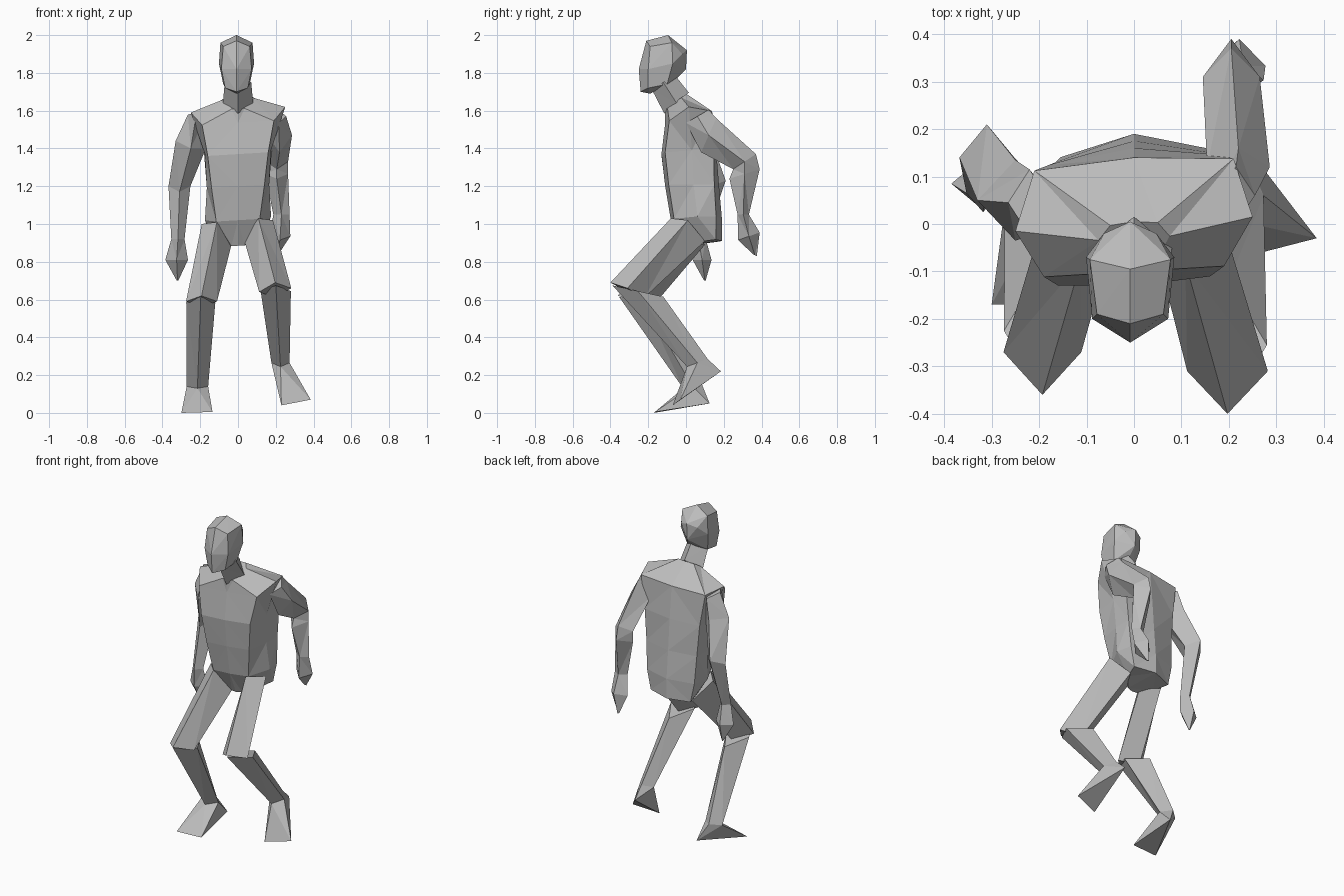
import bpy
import bmesh
from mathutils import Vector

# Remove the default cube only
default_cube = bpy.data.objects.get("Cube")
if default_cube:
    bpy.data.objects.remove(default_cube, do_unlink=True)

# Single matte grey for the whole figure
grey = bpy.data.materials.new("plain_grey")
grey.use_nodes = True
grey.diffuse_color = (0.5, 0.5, 0.5, 1)
grey.node_tree.nodes["Principled BSDF"].inputs["Base Color"].default_value = grey.diffuse_color


def finish(name, bm):
    """Turn a bmesh into a flat shaded grey object."""
    bmesh.ops.recalc_face_normals(bm, faces=bm.faces)
    mesh = bpy.data.meshes.new(name)
    bm.to_mesh(mesh)
    bm.free()
    mesh.materials.append(grey)
    obj = bpy.data.objects.new(name, mesh)
    bpy.context.scene.collection.objects.link(obj)
    return obj


def loft(name, rings):
    """Skin a series of equal sized rings and cap both ends."""
    bm = bmesh.new()
    loops = [[bm.verts.new(point) for point in ring] for ring in rings]
    for lower, upper in zip(loops, loops[1:]):
        count = len(lower)
        for i in range(count):
            j = (i + 1) % count
            bm.faces.new((lower[i], lower[j], upper[j], upper[i]))
    bm.faces.new(loops[0])
    bm.faces.new(loops[-1])
    bmesh.ops.triangulate(bm, faces=bm.faces)
    return finish(name, bm)


def hull(name, points):
    """Wrap a faceted convex solid around a few points."""
    bm = bmesh.new()
    for point in points:
        bm.verts.new(point)
    result = bmesh.ops.convex_hull(bm, input=bm.verts)
    loose = [v for v in result["geom_interior"] if isinstance(v, bmesh.types.BMVert)]
    bmesh.ops.delete(bm, geom=loose, context="VERTS")
    return finish(name, bm)


def diamond(x, y, z, half_width, depth_y, depth_z, roll=0):
    """Four sided limb section: outer, front, inner and back corners."""
    centre = Vector((x, y, z))
    side = Vector((half_width, 0, roll))
    depth = Vector((0, depth_y, depth_z))
    return [centre + side, centre - depth, centre - side, centre + depth]


def limb(name, stations):
    return loft(name, [diamond(*station) for station in stations])


def torso_ring(front, side, back, arch):
    """Eight sided section from its left corners, mirrored and twisted a little."""
    outline = [(0, front[1] - 0.01, front[2]), front, side, back, (0, back[1] + arch, back[2])]
    outline += [(-x, y, z) for x, y, z in (back, side, front)]
    return [(x, y + 0.06 * x, z + 0.06 * x) for x, y, z in outline]


# Torso from the crotch up to the base of the neck
loft("torso", [
    torso_ring((0.035, -0.01, 0.885), (0.1, 0.06, 0.9), (0.13, 0.15, 0.91), 0.04),
    torso_ring((0.115, -0.07, 1.02), (0.175, 0.05, 1.03), (0.155, 0.15, 1.03), 0.04),
    torso_ring((0.14, -0.1, 1.2), (0.165, 0.03, 1.2), (0.165, 0.14, 1.2), 0.035),
    torso_ring((0.16, -0.12, 1.37), (0.175, 0.02, 1.38), (0.18, 0.135, 1.39), 0.025),
    torso_ring((0.19, -0.1, 1.535), (0.25, 0, 1.605), (0.21, 0.125, 1.585), 0.015),
    torso_ring((0.035, -0.1, 1.61), (0.075, -0.03, 1.665), (0.05, 0, 1.685), 0.005),
])

# Neck tilted forward
limb("neck", [
    (0, -0.05, 1.64, 0.08, 0.065, 0.055),
    (0, -0.12, 1.75, 0.07, 0.06, 0.04),
])

# Head: centre profile plus mirrored cheek and temple points
profile = [(-0.095, 2), (-0.21, 1.97), (-0.25, 1.82), (-0.24, 1.7), (-0.19, 1.69),
           (-0.06, 1.76), (0, 1.82), (0.005, 1.92)]
cheeks = [(0.07, -0.19, 1.94), (0.08, -0.2, 1.82), (0.06, -0.2, 1.72), (0.085, -0.075, 1.96),
          (0.093, -0.07, 1.85), (0.07, -0.1, 1.74), (0.055, -0.02, 1.9)]
head_offset = -0.008
head_points = [(head_offset, y, z) for y, z in profile]
head_points += [(head_offset + s * x, y, z) for x, y, z in cheeks for s in (1, -1)]
hull("head", head_points)

# Right arm hanging beside the body
limb("right_upper_arm", [
    (-0.22, 0.045, 1.57, 0.045, 0.07, -0.015, -0.01),
    (-0.25, 0.05, 1.42, 0.08, 0.085, 0.02, -0.02),
    (-0.31, 0.14, 1.2, 0.058, 0.07, 0.03),
])
limb("right_forearm", [
    (-0.31, 0.14, 1.2, 0.058, 0.07, 0.03),
    (-0.318, 0.065, 0.92, 0.035, 0.04, 0),
])
limb("right_hand", [
    (-0.318, 0.065, 0.92, 0.035, 0.04, 0),
    (-0.325, 0.085, 0.81, 0.06, 0.05, 0),
    (-0.32, 0.1, 0.7, 0.004, 0.004, 0),
])

# Left arm swung back with a bent elbow
limb("left_upper_arm", [
    (0.215, 0.06, 1.57, 0.04, 0.06, 0.035),
    (0.22, 0.12, 1.47, 0.066, 0.04, 0.09),
    (0.205, 0.31, 1.33, 0.06, 0.06, 0.04),
    (0.205, 0.31, 1.265, 0.06, 0.08, 0.025),
])
limb("left_forearm", [
    (0.205, 0.31, 1.265, 0.06, 0.08, 0.025),
    (0.23, 0.303, 1.05, 0.043, 0.03, 0),
])
limb("left_hand", [
    (0.23, 0.303, 1.05, 0.043, 0.03, 0),
    (0.222, 0.333, 0.935, 0.055, 0.057, 0.02),
    (0.205, 0.365, 0.835, 0.006, 0.01, -0.005),
])

# Legs crouching: thigh, calf, then a wedge foot on the ankle section
legs = {
    "right": dict(
        hip=(-0.112, 0.01, 0.95, 0.08, 0.09, -0.06, -0.05),
        knee=(-0.193, -0.27, 0.59, 0.082, 0.09, -0.03),
        calf=(-0.197, -0.225, 0.585, 0.077, 0.13, -0.03),
        ankle=(-0.215, 0.035, 0.14, 0.057, 0.05, 0.01),
        foot=[(-0.3, -0.17, 0), (-0.135, -0.165, 0.005), (-0.16, 0.125, 0.05)]),
    "left": dict(
        hip=(0.108, 0.01, 0.97, 0.077, 0.09, -0.06, 0.05),
        knee=(0.197, -0.31, 0.65, 0.085, 0.09, -0.04, 0.01),
        calf=(0.2, -0.255, 0.645, 0.08, 0.135, -0.03),
        ankle=(0.225, 0.06, 0.265, 0.048, 0.055, 0.02),
        foot=[(0.385, -0.03, 0.07), (0.23, -0.07, 0.04), (0.22, 0.185, 0.22)]),
}
for side, leg in legs.items():
    limb(side + "_thigh", [leg["hip"], leg["knee"]])
    limb(side + "_calf", [leg["calf"], leg["ankle"]])
    hull(side + "_foot", diamond(*leg["ankle"]) + [Vector(p) for p in leg["foot"]])
